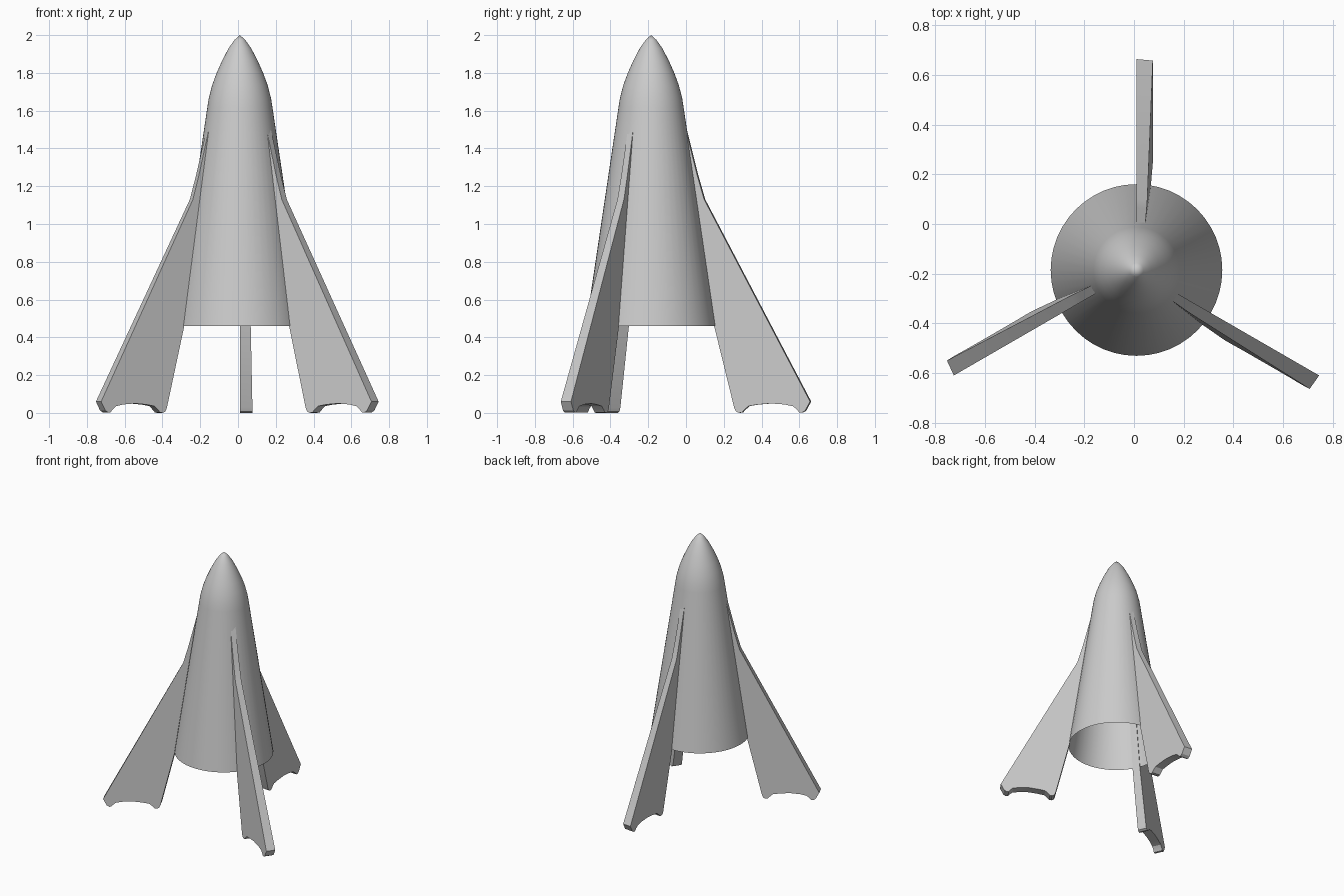
import bpy, bmesh, math
from mathutils import Matrix, Vector

cube = bpy.data.objects.get("Cube")
if cube:
    bpy.data.objects.remove(cube, do_unlink=True)

AXIS = Vector((0.01, -0.185, 0))   # rocket axis
SIDES = 48

grey = bpy.data.materials.new("light_grey")
grey.use_nodes = True
colour = (0.6, 0.6, 0.6, 1)
grey.diffuse_color = colour
grey.node_tree.nodes["Principled BSDF"].inputs["Base Color"].default_value = colour


def make_object(name, bm, angle):
    mesh = bpy.data.meshes.new(name)
    bm.to_mesh(mesh)
    bm.free()
    mesh.materials.append(grey)
    obj = bpy.data.objects.new(name, mesh)
    bpy.context.collection.objects.link(obj)
    bpy.ops.object.select_all(action="DESELECT")
    obj.select_set(True)
    bpy.context.view_layer.objects.active = obj
    bpy.ops.object.shade_smooth_by_angle(angle=math.radians(angle))
    return obj


def lathe(name, profile):
    """Spin (radius, height) points about the rocket axis."""
    bm = bmesh.new()
    verts = [bm.verts.new((r, 0, z)) for r, z in profile]
    edges = [bm.edges.new(pair) for pair in zip(verts, verts[1:])]
    bmesh.ops.spin(bm, geom=verts + edges, cent=(0, 0, 0), axis=(0, 0, 1),
                   angle=math.tau, steps=SIDES)
    bmesh.ops.remove_doubles(bm, verts=bm.verts, dist=0.0005)
    bmesh.ops.recalc_face_normals(bm, faces=bm.faces)
    # make the open shell face outwards
    side = max(bm.faces, key=lambda f: f.calc_center_median().xy.length)
    if side.normal.xy.dot(side.calc_center_median().xy) < 0:
        bmesh.ops.reverse_faces(bm, faces=bm.faces)
    bmesh.ops.translate(bm, verts=bm.verts, vec=AXIS)
    return make_object(name, bm, 30)


# Hollow flared body, open at the bottom, with a pointed nose
lathe("body", [(0.345, 0.46), (0.172, 1.62)])
lathe("nose", [(0.172, 1.62), (0.165, 1.665), (0.147, 1.735), (0.123, 1.80),
               (0.094, 1.865), (0.06, 1.93), (0.028, 1.975), (0, 2)])

# Fin outline as (radius, height): crest, outer tip, scalloped foot, inner leg
FIN = [(0.172, 1.56), (0.185, 1.52), (0.25, 1.26), (0.287, 1.13), (0.848, 0.06),
       (0.822, 0.012), (0.805, 0.002), (0.79, 0.003), (0.778, 0.018),
       (0.758, 0.035), (0.71, 0.045), (0.64, 0.05), (0.57, 0.044),
       (0.522, 0.036), (0.502, 0.018), (0.488, 0.003), (0.472, 0),
       (0.455, 0.008), (0.446, 0.028), (0.34, 0.46)]


def make_fin(name, turn):
    """Flat on the radial plane, growing thicker towards the foot."""
    bm = bmesh.new()
    near = [bm.verts.new((0, r, z)) for r, z in FIN]
    far = [bm.verts.new((0.067 - 0.021 * z, r - 0.006, z)) for r, z in FIN]
    bm.faces.new(near)
    bm.faces.new(far[::-1])
    for i in range(len(FIN)):
        j = (i + 1) % len(FIN)
        bm.faces.new((near[j], near[i], far[i], far[j]))
    bmesh.ops.recalc_face_normals(bm, faces=bm.faces)
    move = Matrix.Translation(AXIS) @ Matrix.Rotation(turn, 4, "Z")
    bmesh.ops.transform(bm, matrix=move, verts=bm.verts)
    return make_object(name, bm, 25)


for i, name in enumerate(("back_fin", "right_fin", "left_fin")):
    make_fin(name, math.tau * i / 3)
